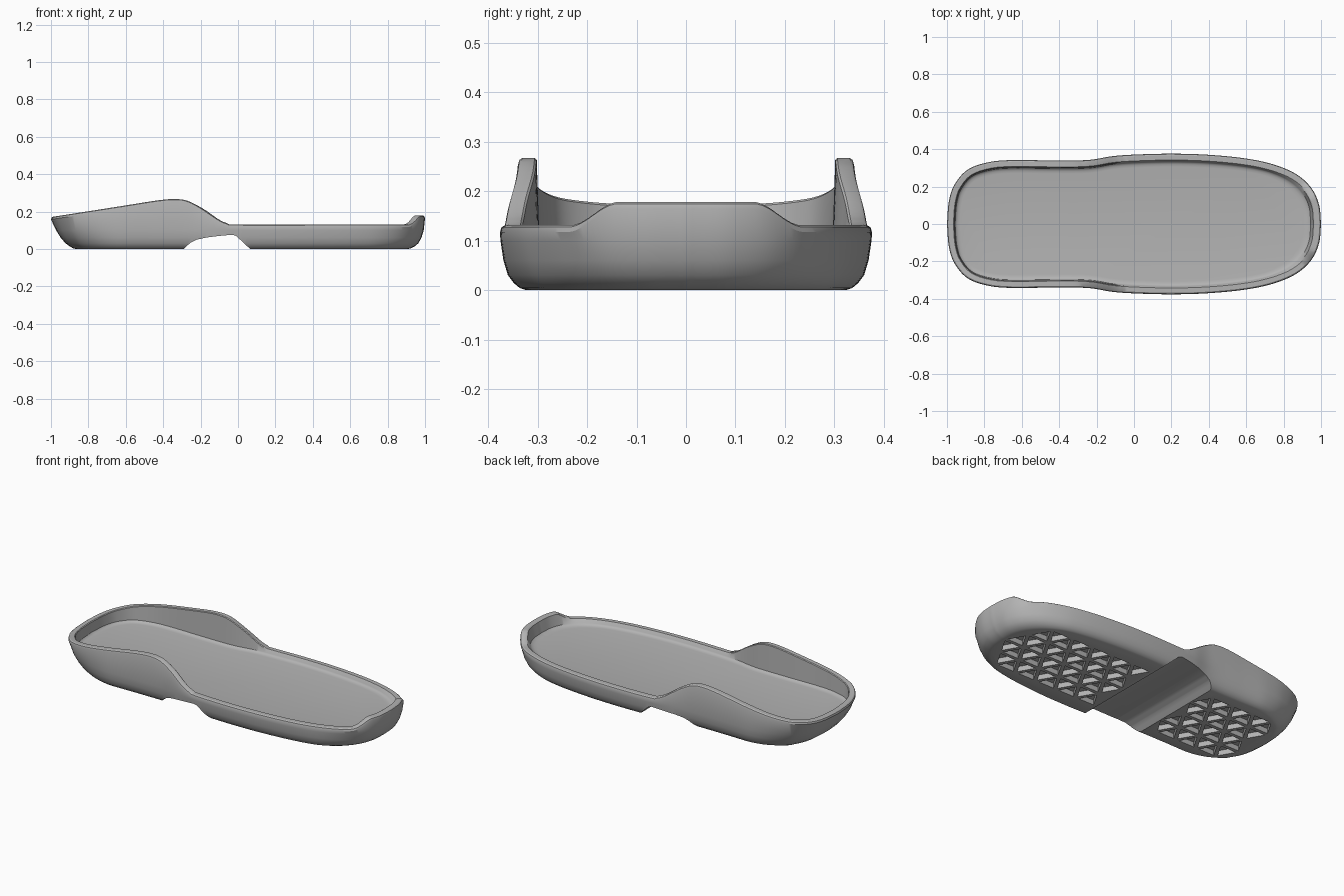
import bpy, bmesh, math
from mathutils import Vector

cube = bpy.data.objects.get("Cube")
if cube:
    bpy.data.objects.remove(cube)

rubber = bpy.data.materials.new("grey_rubber")
rubber.use_nodes = True
GREY = (0.45, 0.45, 0.45, 1)
rubber.diffuse_color = GREY
rubber.node_tree.nodes["Principled BSDF"].inputs["Base Color"].default_value = GREY


def smooth(a, b, x):
    t = min(max((x - a) / (b - a), 0), 1)
    return t * t * (3 - 2 * t)


def spline(pts, steps):
    """Smooth curve through the points."""
    p = [Vector(q) for q in pts]
    p = [2 * p[0] - p[1]] + p + [2 * p[-1] - p[-2]]
    out = []
    for a, b, c, d in zip(p, p[1:], p[2:], p[3:]):
        for i in range(steps):
            t = i / steps
            out.append(0.5 * (2 * b + (c - a) * t + (2 * a - 5 * b + 4 * c - d) * t ** 2
                              + (3 * b - a - 3 * c + d) * t ** 3))
    return out + [p[-2]]


def make_object(name, bm):
    bmesh.ops.recalc_face_normals(bm, faces=bm.faces)
    mesh = bpy.data.meshes.new(name)
    bm.to_mesh(mesh)
    bm.free()
    ob = bpy.data.objects.new(name, mesh)
    bpy.context.collection.objects.link(ob)
    mesh.materials.append(rubber)
    return ob


def add_prism(bm, low, high):
    """Closed solid between two matching loops."""
    a = [bm.verts.new(v) for v in low]
    b = [bm.verts.new(v) for v in high]
    bm.faces.new(a)
    bm.faces.new(b)
    for i in range(len(a)):
        j = (i + 1) % len(a)
        bm.faces.new((a[i], a[j], b[j], b[i]))


def carve(target, cutter):
    cutter.hide_render = True
    mod = target.modifiers.new("carve", 'BOOLEAN')
    mod.operation, mod.solver, mod.object = 'DIFFERENCE', 'EXACT', cutter
    bpy.context.view_layer.objects.active = target
    bpy.ops.object.modifier_apply(modifier=mod.name)
    bpy.data.objects.remove(cutter)


# Plan outline, one half mirrored
half = spline([(-1, 0), (-.99, .12), (-.96, .21), (-.89, .29), (-.78, .33), (-.65, .342),
               (-.45, .34), (-.25, .342), (-.12, .362), (0, .371), (.2, .376), (.4, .37),
               (.6, .35), (.75, .317), (.87, .265), (.95, .19), (.99, .1), (1, 0)], 8)
outline = half + [Vector((p.x, -p.y)) for p in half[-2:0:-1]]
count = len(outline)
normals = []
for i in range(count):
    d = (outline[(i + 1) % count] - outline[i - 1]).normalized()
    normals.append(Vector((d.y, -d.x)))

# Rim height along the length, with raised heel sides and a toe bumper
crest = spline([(-1, .172), (-.8, .202), (-.6, .233), (-.42, .261), (-.33, .267), (-.27, .257),
                (-.2, .22), (-.11, .16), (-.06, .138), (0, .131), (.5, .131), (1, .131)], 6)


def rim(p):
    z = crest[-1].y
    for a, b in zip(crest, crest[1:]):
        if a.x <= p.x <= b.x:
            z = a.y + (b.y - a.y) * (p.x - a.x) / max(b.x - a.x, 1e-6)
            break
    if p.x > 0.5:
        z += 0.047 * smooth(.24, .14, abs(p.y))
    return z


# Section: (height, from rim?, inset, extra inset at heel, extra inset at toe)
SECTION = [(0, 0, .052, .08, .04), (.004, 0, .04, .078, .034), (.014, 0, .028, .072, .027),
           (.03, 0, .016, .062, .02), (.06, 0, .007, .045, .012), (.1, 0, .001, .026, .006),
           (-.014, 1, 0, 0, 0), (-.004, 1, .003, 0, 0), (0, 1, .009, 0, 0), (0, 1, .034, 0, 0),
           (-.004, 1, .038, 0, .002), (.112, 0, .043, 0, .012), (.106, 0, .048, 0, .015),
           (.102, 0, .057, 0, .02), (.1, 0, .07, 0, .025)]

# Sole tray
bm = bmesh.new()
rings = []
for height, from_rim, inset, heel, toe in SECTION:
    ring = []
    for p, n in zip(outline, normals):
        # normals point outward on this winding when flipped toward the centre
        side = -1 if n.dot(p) > 0 else 1
        k = inset + heel * smooth(-.6, -1, p.x) + toe * smooth(.7, 1, p.x)
        q = p + n * side * k
        ring.append(bm.verts.new((q.x, q.y, height + (rim(p) if from_rim else 0))))
    rings.append(ring)
for lower, upper in zip(rings, rings[1:]):
    for i in range(count):
        j = (i + 1) % count
        bm.faces.new((lower[i], lower[j], upper[j], upper[i]))
bm.faces.new(rings[0])
bm.faces.new(rings[-1])
sole = make_object("sole_tray", bm)

# Arch hollow across the underside
arch = [(-.29, -.05), (-.29, 0), (-.255, .033), (-.22, .05), (-.17, .061), (-.1, .07),
        (-.03, .076), (-.01, .07), (.065, 0), (.065, -.05)]
bm = bmesh.new()
add_prism(bm, [(x, -1, z) for x, z in arch], [(x, 1, z) for x, z in arch])
carve(sole, make_object("arch_cutter", bm))

# Triangular tread pockets under forefoot and heel
SIDE = 0.14
ROW = SIDE * math.sqrt(3) / 2
DEPTH = 0.03
bm = bmesh.new()
for row in range(-3, 3):
    for col in range(-14, 15):
        up = 1 if (row + col) % 2 == 0 else -1
        cx = col * SIDE / 2
        cy = (row + .5) * ROW - up * ROW / 6
        fore = ((cx - .47) / .4) ** 4 + (cy / .27) ** 4 < 1
        back = ((cx + .58) / .25) ** 4 + (cy / .24) ** 4 < 1
        if not (fore or back):
            continue
        r = SIDE / math.sqrt(3) * 0.74
        corners = [(cx + r * math.cos(a), cy + up * r * math.sin(a))
                   for a in (math.pi / 2 + k * math.tau / 3 for k in range(3))]
        add_prism(bm, [(x, y, -.02) for x, y in corners], [(x, y, DEPTH) for x, y in corners])
carve(sole, make_object("tread_cutter", bm))

# Smooth shading with crisp edges
bpy.ops.object.select_all(action='DESELECT')
sole.select_set(True)
bpy.context.view_layer.objects.active = sole
bpy.ops.object.shade_smooth_by_angle(angle=math.radians(32))
